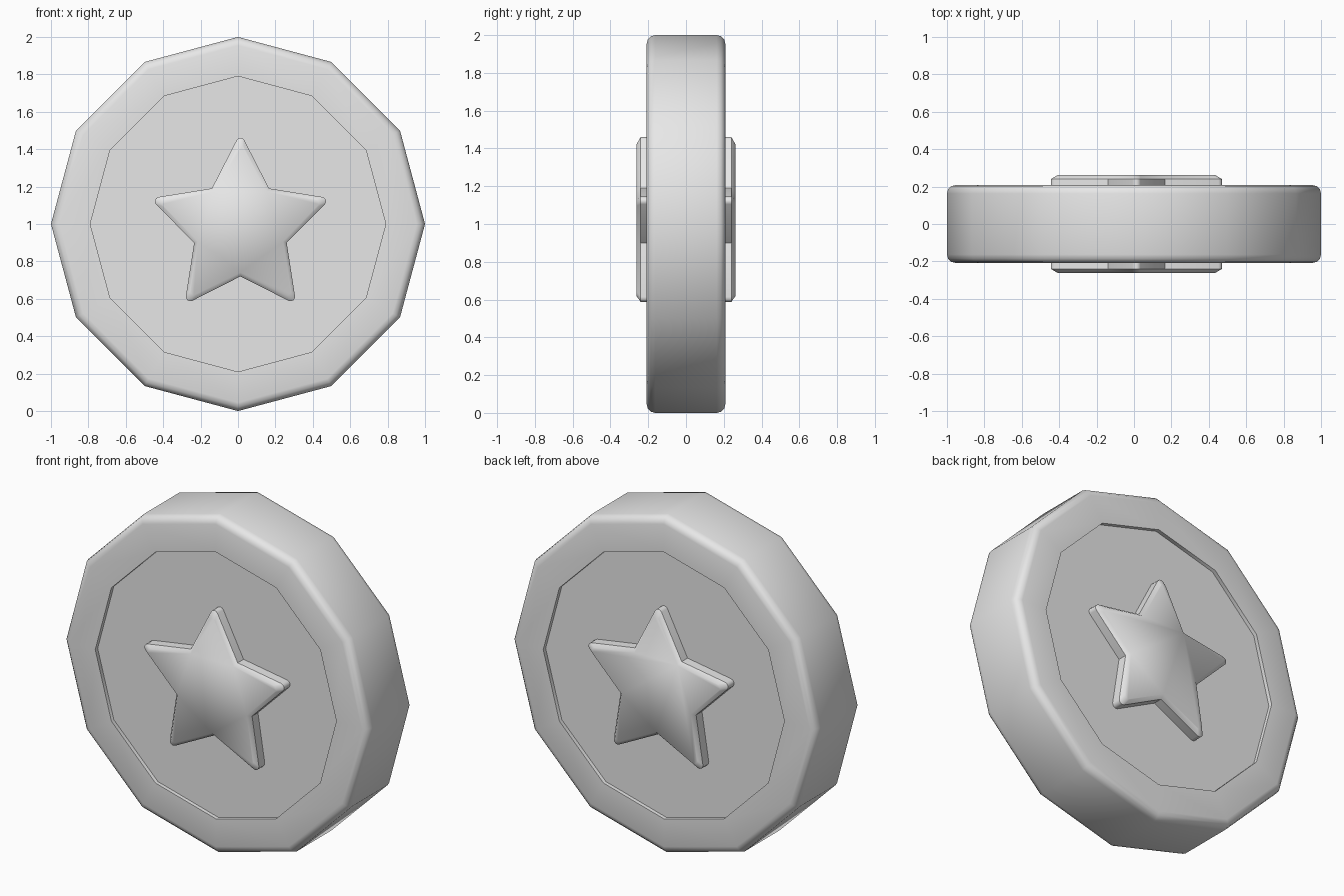
import bpy, bmesh
from math import sin, cos, pi, radians, hypot

old = bpy.data.objects.get("Cube")
if old:
    bpy.data.objects.remove(old, do_unlink=True)

# Single grey material
grey = bpy.data.materials.new("plain grey")
grey.use_nodes = True
colour = (0.8, 0.8, 0.8, 1)
grey.diffuse_color = colour
grey.node_tree.nodes["Principled BSDF"].inputs["Base Color"].default_value = colour


def loft(name, outline, sections, centre, is_sharp):
    """Stack scaled copies of an (x, z) outline along y, bridge them and cap both ends."""
    bm = bmesh.new()
    rings = [[bm.verts.new((x * s, y, z * s)) for x, z in outline] for s, y in sections]
    n = len(outline)
    for a, b in zip(rings, rings[1:]):
        for i in range(n):
            j = (i + 1) % n
            bm.faces.new((a[i], a[j], b[j], b[i]))
    bm.faces.new(rings[0])
    bm.faces.new(rings[-1])
    bmesh.ops.recalc_face_normals(bm, faces=bm.faces)
    for f in bm.faces:
        f.smooth = True
    for e in bm.edges:
        e.smooth = not is_sharp(e)
    mesh = bpy.data.meshes.new(name)
    bm.to_mesh(mesh)
    bm.free()
    mesh.materials.append(grey)
    obj = bpy.data.objects.new(name, mesh)
    obj.location = centre
    bpy.context.collection.objects.link(obj)
    return obj


def mirrored(half):
    """Repeat the front half of a profile on the back."""
    return half + [(s, -y) for s, y in reversed(half)]


# Coin body: twelve sides, rounded rim, shallow recess on both faces
sides = 12
circle = [(cos(2 * pi * i / sides), sin(2 * pi * i / sides)) for i in range(sides)]
half_depth, rim = 0.208, 0.045
rounding = [(1 - rim + rim * sin(radians(a)), -(half_depth - rim + rim * cos(radians(a))))
            for a in (0, 30, 60, 90)]
coin = [(0.79, -0.185), (0.79, -half_depth)] + rounding
loft("coin_body", circle, mirrored(coin), (0, 0, 1),
     lambda e: e.calc_face_angle(0) > radians(40))

# Star: rounded tips and chamfered faces, standing out on both sides
tip, notch, tip_round = 0.48, 0.26, 0.024
star = []
for k in range(5):
    t = 2 * pi * k / 5
    for a in (-60, -30, 0, 30, 60):
        b = t + radians(a)
        star.append(((tip - tip_round) * sin(t) + tip_round * sin(b),
                     (tip - tip_round) * cos(t) + tip_round * cos(b)))
    t += pi / 5
    star.append((notch * sin(t), notch * cos(t)))


def star_edge_is_sharp(edge):
    walls = [abs(f.normal.y) < 0.1 for f in edge.link_faces]
    if all(walls):
        return all(hypot(v.co.x, v.co.z) < 0.35 for v in edge.verts)
    return any(walls)


loft("star", star, mirrored([(0.92, -0.262), (1, -0.24)]), (0.013, 0, 0.98),
     star_edge_is_sharp)
